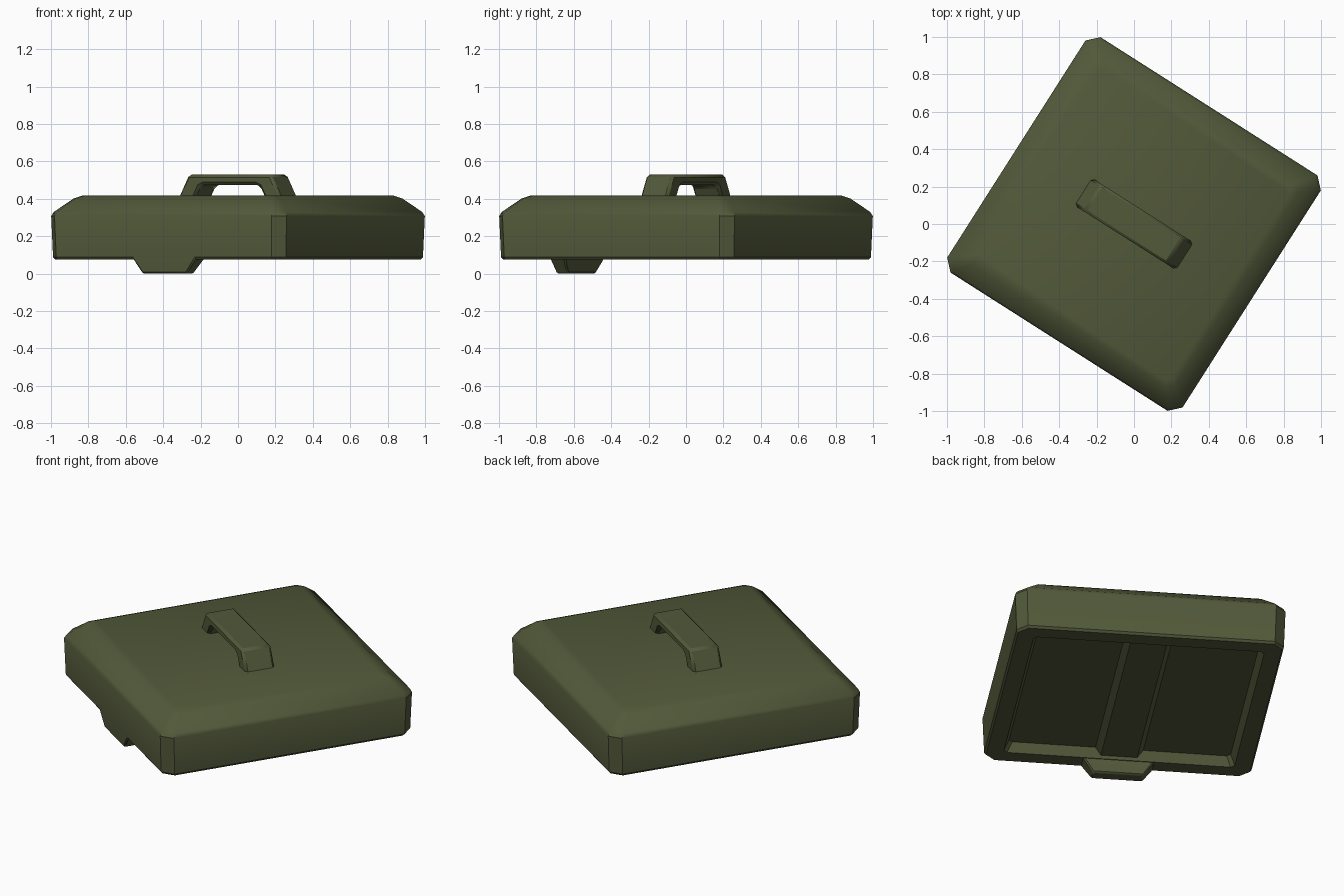
import bpy, bmesh, math

if "Cube" in bpy.data.objects:
    bpy.data.objects.remove(bpy.data.objects["Cube"])

TURN = math.radians(-32.5)   # the whole lid is turned on the ground plane

olive = bpy.data.materials.new("olive_paint")
olive.diffuse_color = (0.085, 0.1, 0.042, 1)
olive.use_nodes = True
olive.node_tree.nodes["Principled BSDF"].inputs["Base Color"].default_value = olive.diffuse_color


def loft(name, rings, bevel=0.0):
    """Join equal-length point rings into a closed, capped solid."""
    bm = bmesh.new()
    loops = [[bm.verts.new(p) for p in ring] for ring in rings]
    n = len(loops[0])
    for a, b in zip(loops, loops[1:]):
        for i in range(n):
            j = (i + 1) % n
            bm.faces.new((a[i], a[j], b[j], b[i]))
    bm.faces.new(loops[0])
    bm.faces.new(loops[-1])
    bmesh.ops.recalc_face_normals(bm, faces=bm.faces)
    mesh = bpy.data.meshes.new(name)
    bm.to_mesh(mesh)
    bm.free()
    mesh.materials.append(olive)
    obj = bpy.data.objects.new(name, mesh)
    obj.rotation_euler.z = TURN
    bpy.context.collection.objects.link(obj)
    if bevel:
        mod = obj.modifiers.new("soft_edges", 'BEVEL')
        mod.width = bevel
        mod.segments = 1
        mod.limit_method = 'ANGLE'
        mod.angle_limit = math.radians(25)
    bpy.ops.object.select_all(action='DESELECT')
    obj.select_set(True)
    bpy.context.view_layer.objects.active = obj
    bpy.ops.object.shade_smooth_by_angle(angle=math.radians(32))
    return obj


def cut_square(h, c, z):
    """Square of half size h with corners cut by c."""
    k = h - c
    return [(h, -k, z), (h, k, z), (k, h, z), (-k, h, z),
            (-h, k, z), (-h, -k, z), (-k, -h, z), (k, -h, z)]


def rect(u, v0, v1, z):
    return [(-u, v0, z), (u, v0, z), (u, v1, z), (-u, v1, z)]


# Lid body: top plate, sloped shoulder, side, rim and shallow underside recess
loft("lid_body", [cut_square(*r) for r in (
    (0.615, 0.03, 0.417), (0.65, 0.035, 0.402), (0.735, 0.056, 0.33),
    (0.746, 0.058, 0.308), (0.738, 0.056, 0.088), (0.728, 0.052, 0.075),
    (0.637, 0.02, 0.075), (0.612, 0.02, 0.13))])

# Wide rib across the recess
loft("underside_rib", [rect(0.14, -0.63, 0.63, 0.14), rect(0.10, -0.63, 0.63, 0.092)])

# Locating tab hanging from one rim
loft("rim_tab", [rect(0.215, -0.738, -0.637, 0.10), rect(0.195, -0.738, -0.642, 0.075),
                 rect(0.14, -0.733, -0.66, 0.0)], bevel=0.008)

# Carry handle: arch profile extruded across its width
half = [(0.34, 0.38), (0.262, 0.529), (0.165, 0.475), (0.19, 0.465), (0.235, 0.38)]
outer, inner = half[:2], half[2:]
right = outer
arch = ([(-u, z) for u, z in outer] + [(u, z) for u, z in reversed(outer)]
        + [(u, z) for u, z in reversed(inner)] + [(-u, z) for u, z in inner])
loft("carry_handle", [[(u, v, z) for u, z in arch] for v in (-0.087, 0.087)], bevel=0.014)
